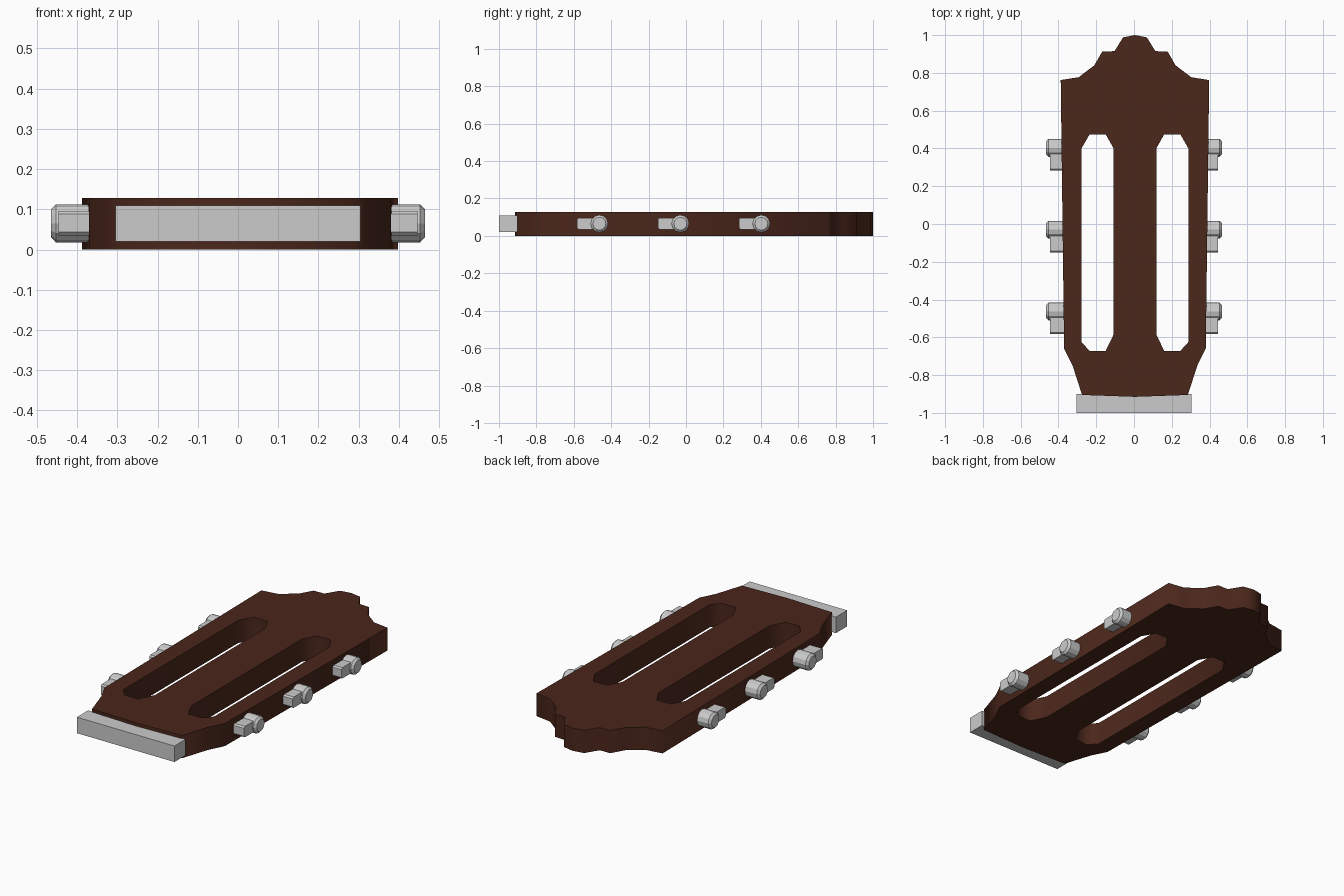
import bpy, bmesh
from mathutils import Matrix, Vector

if "Cube" in bpy.data.objects:
    bpy.data.objects.remove(bpy.data.objects["Cube"])

CX = 0.005      # symmetry axis of the board
THICK = 0.128
PEG_Z = 0.065


def finish(bm, name):
    bmesh.ops.recalc_face_normals(bm, faces=bm.faces)
    mesh = bpy.data.meshes.new(name)
    bm.to_mesh(mesh)
    bm.free()
    obj = bpy.data.objects.new(name, mesh)
    bpy.context.collection.objects.link(obj)
    return obj


def add_box(bm, lo, hi):
    lo, hi = Vector(lo), Vector(hi)
    m = Matrix.Translation((lo + hi) / 2) @ Matrix.Diagonal((hi - lo).to_4d())
    return bmesh.ops.create_cube(bm, size=1, matrix=m)["verts"]


# Headstock board: half outline mirrored, with two long slots, extruded
half = [(0.28, -0.905), (0.33, -0.75), (0.375, -0.66), (0.393, 0.762),
        (0.298, 0.777), (0.215, 0.84), (0.173, 0.913), (0.108, 0.915),
        (0.063, 0.988)]
outline = [(0, -0.915)] + half + [(0, 1.0)] + [(-x, y) for x, y in reversed(half)]
slot = [(0.155, -0.672), (0.24, -0.672), (0.283, -0.625), (0.283, 0.40),
        (0.24, 0.475), (0.155, 0.475), (0.113, 0.40), (0.113, -0.585)]
loops = [outline, slot, [(-x, y) for x, y in slot]]

curve = bpy.data.curves.new("headstock_profile", "CURVE")
curve.dimensions = "2D"
curve.fill_mode = "BOTH"
curve.extrude = THICK / 2
for pts in loops:
    spline = curve.splines.new("POLY")
    spline.points.add(len(pts) - 1)
    for p, (x, y) in zip(spline.points, pts):
        p.co = (x + CX, y, 0, 1)
    spline.use_cyclic_u = True
board = bpy.data.objects.new("headstock", curve)
board.location.z = THICK / 2
bpy.context.collection.objects.link(board)
bpy.context.view_layer.objects.active = board
board.select_set(True)
bpy.ops.object.convert(target="MESH")
board = bpy.context.object
wood = bpy.data.materials.new("dark_wood")
wood.diffuse_color = (0.07, 0.02, 0.011, 1)
wood.use_nodes = True
wood.node_tree.nodes["Principled BSDF"].inputs["Base Color"].default_value = wood.diffuse_color
board.data.materials.append(wood)

# Nut bar at the neck end
bm = bmesh.new()
add_box(bm, (-0.304, -1.0, 0.02), (0.304, -0.90, 0.11))
finish(bm, "nut")

# Tuning pegs: chamfered knob with a small block beside it
for side, label in ((1, "right"), (-1, "left")):
    for i, y in enumerate((-0.463, -0.03, 0.403)):
        bm = bmesh.new()
        x0, x1, r = 0.37, 0.465, 0.047
        if side < 0:
            x0 = 0.36
        knob = bmesh.ops.create_cone(
            bm, cap_ends=True, segments=12, radius1=r, radius2=r, depth=x1 - x0,
            matrix=Matrix.Translation((side * (x0 + x1) / 2, y, PEG_Z))
            @ Matrix.Rotation(side * 1.5707963, 4, "Y"))["verts"]
        rim = [e for e in bm.edges
               if all(abs(abs(v.co.x) - x1) < 1e-4 for v in e.verts)]
        bmesh.ops.bevel(bm, geom=rim, offset=0.012, segments=1, affect="EDGES")
        xs = sorted((side * x0, side * 0.446))
        block = add_box(bm, (xs[0], y - 0.12, 0.035), (xs[1], y, 0.096))
        ends = [e for e in bm.edges
                if all(v in block and v.co.y < y - 0.1 for v in e.verts)
                and abs(e.verts[0].co.x - e.verts[1].co.x) > 0.01]
        bmesh.ops.bevel(bm, geom=ends, offset=0.008, segments=1, affect="EDGES")
        finish(bm, f"tuning_peg_{label}_{i + 1}")
